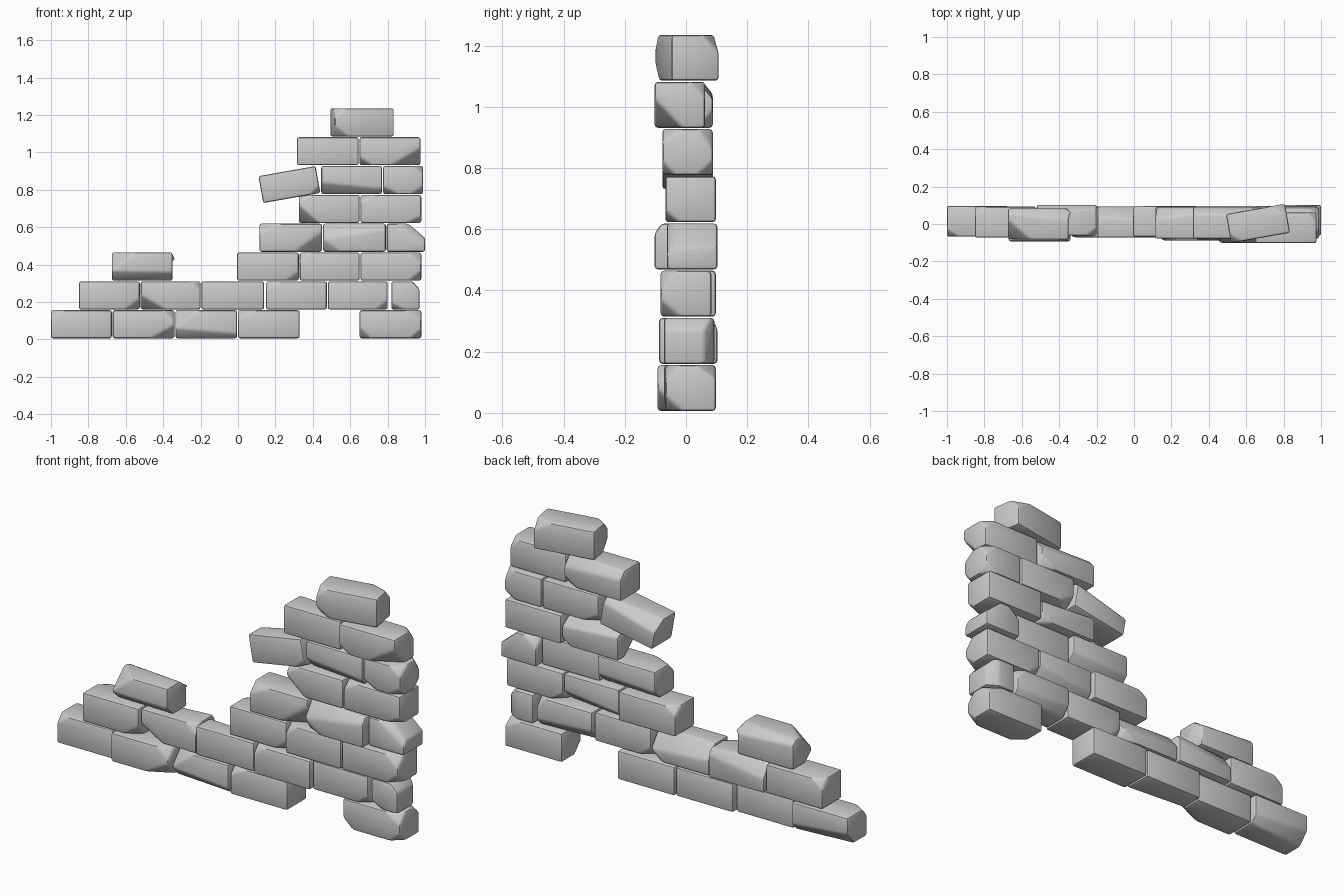
import bpy, bmesh, math, random
from mathutils import Vector, Euler

cube = bpy.data.objects.get("Cube")
if cube:
    bpy.data.objects.remove(cube, do_unlink=True)

rng = random.Random(4)

# One plain stone colour
stone = bpy.data.materials.new("grey_stone")
stone.use_nodes = True
GREY = (0.6, 0.6, 0.6, 1)
stone.diffuse_color = GREY
stone.node_tree.nodes["Principled BSDF"].inputs["Base Color"].default_value = GREY

# Chip codes: W/E = -x/+x, F/B = front/back, T/D = top/bottom
SIDES = {"W": (-1, 0, 0), "E": (1, 0, 0), "F": (0, -1, 0),
         "B": (0, 1, 0), "T": (0, 0, 1), "D": (0, 0, -1)}


def chip(bm, half, code):
    """Slice a corner or edge away; a trailing + slices deeper."""
    depth = rng.uniform(0.026, 0.036) * (1.7 if code.endswith("+") else 1)
    side = sum((Vector(SIDES[c]) for c in code.strip("+")), Vector())
    corner = Vector(s * h for s, h in zip(side, half))
    normal = Vector(s * rng.uniform(0.7, 1.2) for s in side)
    normal.x *= 0.75
    if not side.x:
        normal.x = rng.uniform(-0.12, 0.12)
    normal.normalize()
    cut = bmesh.ops.bisect_plane(
        bm, geom=bm.verts[:] + bm.edges[:] + bm.faces[:],
        plane_co=corner - normal * depth, plane_no=normal, clear_outer=True)
    edges = [g for g in cut["geom_cut"] if isinstance(g, bmesh.types.BMEdge)]
    if edges:
        bmesh.ops.edgeloop_fill(bm, edges=edges)


def brick(name, centre, size, chips="", tilt=0, yaw=0):
    """A worn block with chipped corners and softened edges."""
    half = Vector(size) / 2
    bm = bmesh.new()
    bmesh.ops.create_cube(bm, size=1)
    bmesh.ops.scale(bm, vec=size, verts=bm.verts)
    for code in chips.split():
        chip(bm, half, code)
    bmesh.ops.remove_doubles(bm, verts=bm.verts, dist=0.012)
    bmesh.ops.recalc_face_normals(bm, faces=bm.faces)
    bmesh.ops.bevel(bm, geom=bm.edges[:], offset=0.011, segments=2,
                    profile=0.5, affect="EDGES", clamp_overlap=True)
    mesh = bpy.data.meshes.new(name)
    bm.to_mesh(mesh)
    bm.free()
    mesh.materials.append(stone)
    mesh.shade_smooth()
    mesh.set_sharp_from_angle(angle=math.radians(35))
    obj = bpy.data.objects.new(name, mesh)
    obj.location = centre
    obj.rotation_euler = Euler((0, math.radians(tilt), math.radians(yaw)))
    bpy.context.collection.objects.link(obj)


# Courses from the ground up: (x start, x end, y centre, chips)
COURSES = [
    [(-1, -.675, .015, "WFT WBD BD"), (-.67, -.34, -.01, "EFD+ EFT"),
     (-.335, -.005, .01, "WFT+ FD"), (.0, .33, .015, "WFT"),
     (.65, .98, .015, "EFT WFD EFD EBT")],
    [(-.85, -.525, .01, "WBT EFD"), (-.52, -.2, .02, "WFD+ BT EFT"),
     (-.195, .14, .01, "BT+ EBD"), (.15, .475, -.005, "WFT WBD"),
     (.48, .8, .01, "EFD EBT BD"), (.82, .97, .01, "ET WFD EB")],
    [(-.675, -.35, 0, "FD WFT+ BT EBT"), (-.005, .325, .015, "EFD WBT"),
     (.33, .65, .0, "WFT BD"), (.655, .98, 0, "EFD EFT WBD")],
    [(.115, .45, .01, "WFT EFD+ BD"), (.455, .79, -.02, "FT WFD"),
     (.795, 1, .02, "ET+ EFT+ WBT")],
    [(.325, .65, .015, "WFT WFD+ BT EBD"), (.655, .98, .015, "WFT EFD")],
    [(.445, .77, .005, "FD WBD"), (.775, .99, .005, "EFT EFD EBT EBD WFD")],
    [(.315, .645, .005, "BT EBD"), (.65, .975, -.02, "EFD+ WFD EBT")],
]
PITCH = 0.1542
for row, course in enumerate(COURSES):
    for i, (x0, x1, y, chips) in enumerate(course):
        brick(f"brick_course_{row + 1}_{i + 1}",
              ((x0 + x1) / 2, y, 0.081 + row * PITCH),
              (x1 - x0, 0.165, 0.15), chips)

# Loose bricks: one sagging off the broken edge, one turned on the top
brick("sagging_brick", (.275, .005, .828), (.31, .165, .146), "EFD BT WBT", tilt=-10)
brick("top_brick", (.663, .003, 1.16), (.32, .157, .15), "WFT WFD EBT", yaw=10)
